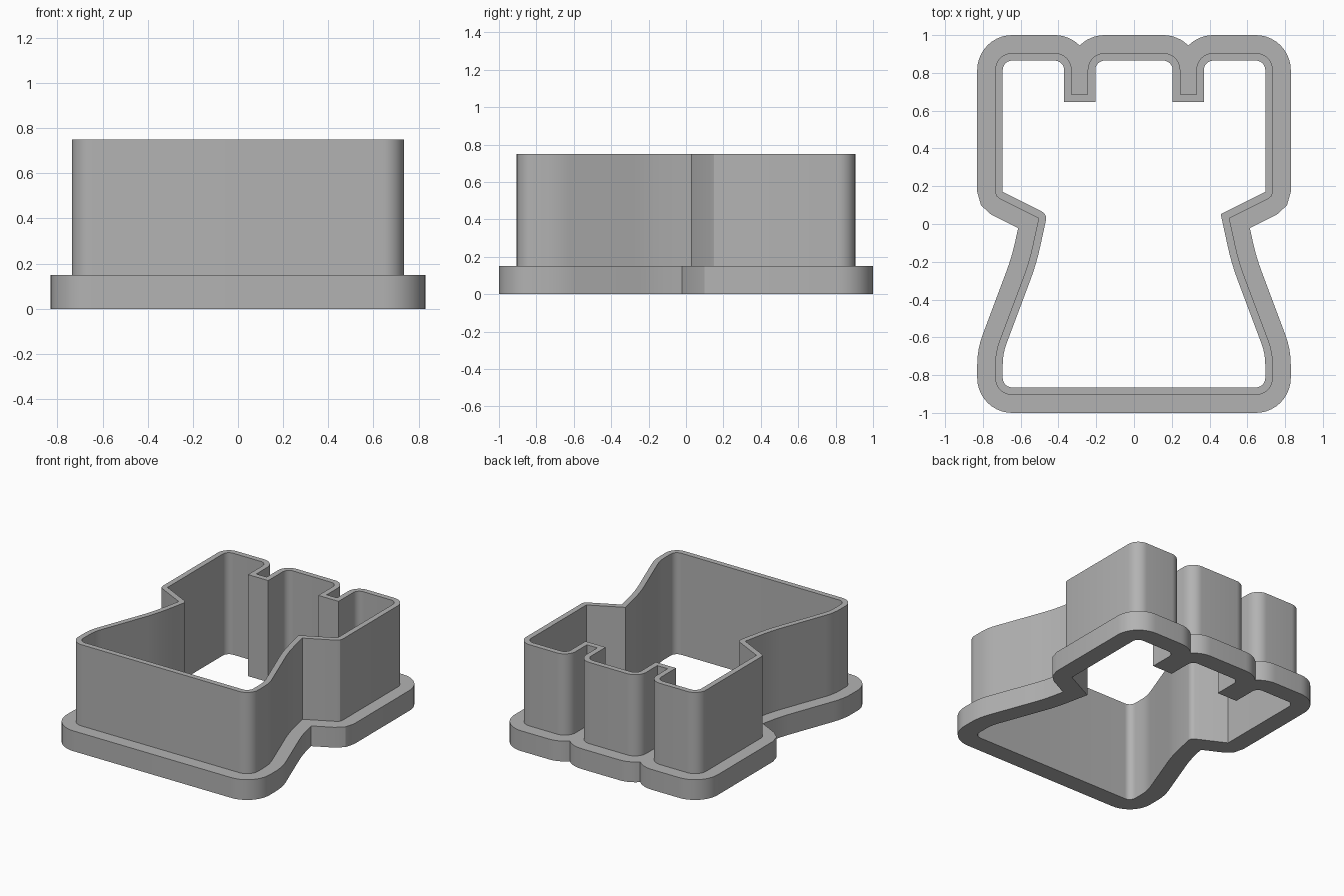
import bpy
import bmesh
import math
from mathutils import Vector, Matrix

if "Cube" in bpy.data.objects:
    bpy.data.objects.remove(bpy.data.objects["Cube"], do_unlink=True)

WALL_HEIGHT, FLANGE_HEIGHT = 0.75, 0.15
WALL_THICKNESS, FLANGE_WIDTH = 0.04, 0.095

grey = bpy.data.materials.new("plain grey")
grey.use_nodes = True
colour = (0.45, 0.45, 0.45, 1)
grey.diffuse_color = colour
grey.node_tree.nodes["Principled BSDF"].inputs["Base Color"].default_value = colour

# Right half of the tower silhouette: x, y, corner radius, arc segments
BODY = [
    (0.735, -0.905, 0.09, 10),   # foot corner
    (0.735, -0.68, 0.35, 4),     # flare of the base
    (0.555, -0.2, 1.2, 4),       # waist curve
    (0.505, 0.03, 0, 1),         # neck
    (0.735, 0.145, 0.04, 2),     # shoulder
    (0.735, 0.905, 0.09, 10),    # top corner
]
# Open battlement slot, and the shallow cusp it becomes in the flange
SLOT = [(0.33, 0.905, 0.09, 10), (0.33, 0.685, 0, 1),
        (0.245, 0.685, 0, 1), (0.245, 0.905, 0.09, 10)]
CUSP = [(0.382, 0.905, 0.09, 6), (0.2875, 0.81, 0, 1), (0.193, 0.905, 0.09, 6)]


def mirrored(half):
    """Close a half silhouette; the left neck tip is slightly rounded."""
    left = [(-x, y, r, n) for x, y, r, n in reversed(half)]
    neck = len(left) - 4
    x, y, _, _ = left[neck]
    left[neck] = (x, y, 0.001, 6)
    return half + left


def outline(corners, offset):
    """Offset a counter-clockwise polygon and round its corners."""
    result = []
    count = len(corners)
    for i, (x, y, radius, segments) in enumerate(corners):
        p = Vector((x, y))
        before = (p - Vector(corners[i - 1][:2])).normalized()
        after = (Vector(corners[(i + 1) % count][:2]) - p).normalized()
        n1 = Vector((before.y, -before.x))
        n2 = Vector((after.y, -after.x))
        turn = math.atan2(before.x * after.y - before.y * after.x, before.dot(after))
        side = math.copysign(1, turn)
        mitre = (n1 + n2) / (1 + n1.dot(n2))
        corner = p + mitre * offset
        r = radius + side * offset if radius > 0 else 0
        if r < 0.005:
            result.append(corner)
            continue
        centre = corner - mitre * side * r
        for k in range(segments + 1):
            spin = Matrix.Rotation(turn * k / segments, 2)
            result.append(centre + spin @ n1 * side * r)
    return result


def ring(name, inner, outer, height):
    """Solid band between two closed outlines, standing on the ground."""
    bm = bmesh.new()
    edges = []
    for loop in (inner, outer):
        verts = [bm.verts.new((p.x, p.y, 0)) for p in loop]
        edges += [bm.edges.new((verts[i - 1], verts[i])) for i in range(len(verts))]
    bmesh.ops.triangle_fill(bm, edges=edges, use_beauty=True, use_dissolve=False)
    top = bmesh.ops.extrude_face_region(bm, geom=bm.faces[:], use_keep_orig=True)["geom"]
    moved = [v for v in top if isinstance(v, bmesh.types.BMVert)]
    bmesh.ops.translate(bm, verts=moved, vec=(0, 0, height))
    bmesh.ops.recalc_face_normals(bm, faces=bm.faces[:])
    mesh = bpy.data.meshes.new(name)
    bm.to_mesh(mesh)
    bm.free()
    mesh.materials.append(grey)
    obj = bpy.data.objects.new(name, mesh)
    bpy.context.collection.objects.link(obj)
    bpy.ops.object.select_all(action="DESELECT")
    obj.select_set(True)
    bpy.context.view_layer.objects.active = obj
    bpy.ops.object.shade_smooth_by_angle(angle=math.radians(28))
    return obj


tower = mirrored(BODY + SLOT)
wall_outside = outline(tower, 0)

# Tall thin cutting wall
ring("cutter_wall", outline(tower, -WALL_THICKNESS), wall_outside, WALL_HEIGHT)

# Wide low grip flange around its foot
flange_edge = outline(mirrored(BODY + CUSP), FLANGE_WIDTH)
ring("grip_flange", wall_outside, flange_edge, FLANGE_HEIGHT)
